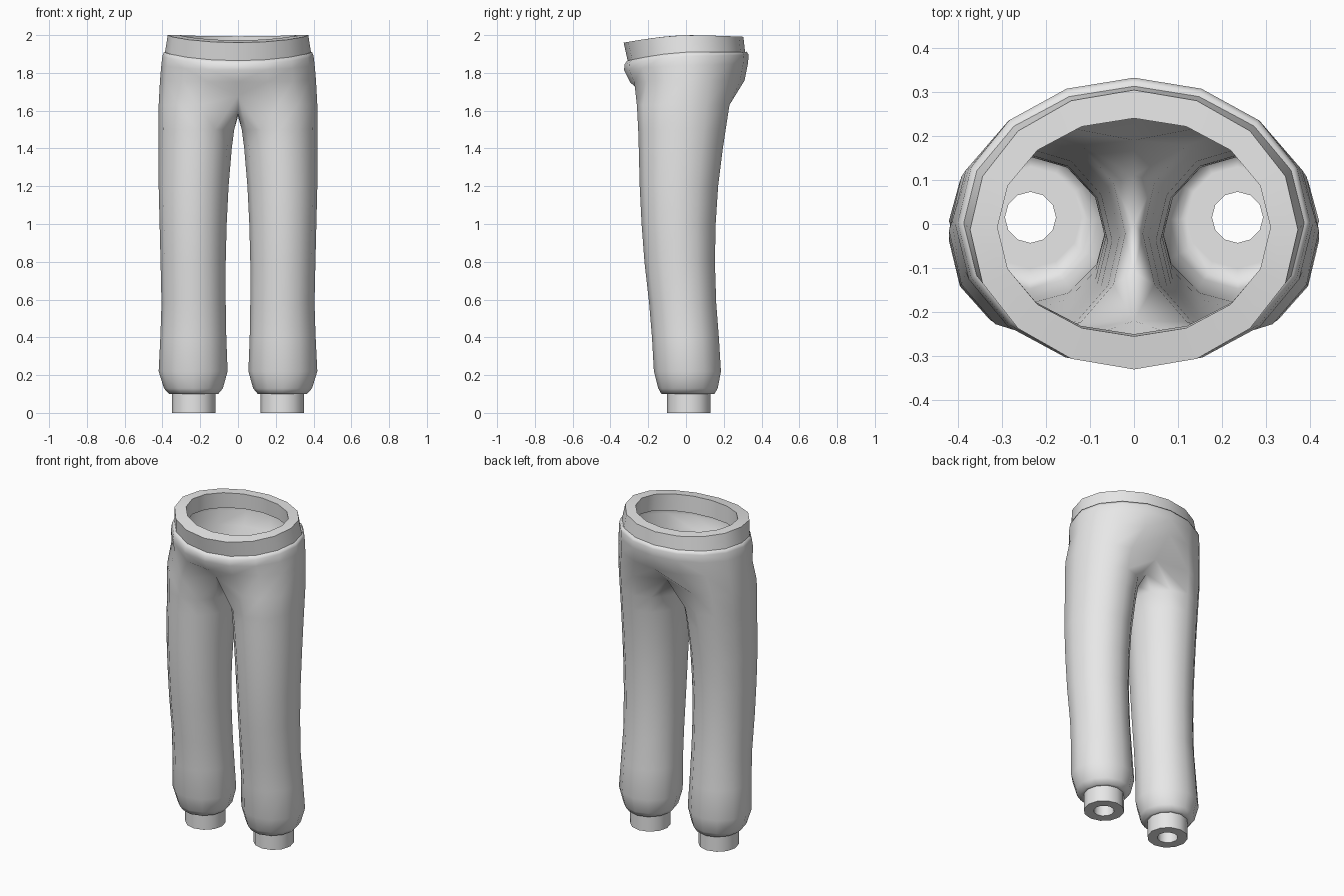
import bpy, bmesh
from math import sin, cos, radians, pi

cube = bpy.data.objects.get("Cube")
if cube:
    bpy.data.objects.remove(cube, do_unlink=True)

fabric = bpy.data.materials.new("light grey fabric")
fabric.use_nodes = True
GREY = (0.8, 0.8, 0.8, 1)
fabric.diffuse_color = GREY
fabric.node_tree.nodes["Principled BSDF"].inputs["Base Color"].default_value = GREY


def finish(name, bm, angle, mirror=False):
    """Turn a bmesh into a smooth-shaded object, mirrored in x if asked."""
    mesh = bpy.data.meshes.new(name)
    bm.to_mesh(mesh)
    bm.free()
    mesh.materials.append(fabric)
    obj = bpy.data.objects.new(name, mesh)
    bpy.context.collection.objects.link(obj)
    bpy.ops.object.select_all(action='DESELECT')
    obj.select_set(True)
    bpy.context.view_layer.objects.active = obj
    bpy.ops.object.shade_smooth_by_angle(angle=radians(angle))
    if mirror:
        mod = obj.modifiers.new("mirror", 'MIRROR')
        mod.merge_threshold = 0.0005
    return obj


def bridge(bm, low, high, closed=True):
    """Quads between two rows that run anticlockwise seen from above."""
    n = len(low)
    for i in range(n if closed else n - 1):
        j = (i + 1) % n
        bm.faces.new((low[i], low[j], high[j], high[i]))


def oval(x0, x1, y0, y1, degrees):
    """Points of the ellipse inside the given bounds."""
    return [((x0 + x1) / 2 + (x1 - x0) / 2 * cos(radians(a)),
             (y0 + y1) / 2 + (y1 - y0) / 2 * sin(radians(a))) for a in degrees]


def waist_z(y, front, side, back):
    """Height of a waist line that dips towards the front."""
    t = min(abs(y) / 0.33, 1) ** 1.5
    return side + ((front if y < 0 else back) - side) * t


LEG_ANGLES = range(-120, 240, 30)        # the first nine face away from the crotch
HALF_ANGLES = [-90 + 22.5 * i for i in range(9)]

# Trouser legs: z, inner x, outer x, front y, back y
LEG_ROWS = [
    (0.10, 0.12, 0.35, -0.10, 0.13),
    (0.10, 0.105, 0.365, -0.13, 0.15),
    (0.13, 0.08, 0.392, -0.147, 0.168),
    (0.22, 0.055, 0.42, -0.17, 0.185),
    (0.40, 0.062, 0.411, -0.18, 0.174),
    (0.58, 0.065, 0.405, -0.195, 0.16),
    (0.80, 0.065, 0.41, -0.22, 0.153),
    (1.00, 0.06, 0.415, -0.235, 0.157),
    (1.20, 0.05, 0.42, -0.245, 0.17),
    (1.40, 0.033, 0.42, -0.25, 0.195),
    (1.50, 0.02, 0.42, -0.253, 0.21),
]

bm = bmesh.new()
rows = [[bm.verts.new((x, y, z)) for x, y in oval(*box, LEG_ANGLES)]
        for z, *box in LEG_ROWS]

# Crotch row: the inner points meet the centre seam
crotch = [(x, y, 1.63) for x, y in oval(0, 0.42, -0.26, 0.23, LEG_ANGLES)]
crotch[0] = (0, -0.22, 1.68)
crotch[8:] = [(0, 0.19, 1.65), (0, 0.11, 1.59), (0, 0, 1.57), (0, -0.11, 1.59)]
rows.append([bm.verts.new(p) for p in crotch])
for low, high in zip(rows, rows[1:]):
    bridge(bm, low, high)

# Hip rows: half width, front y, back y, then z at front, side and back
HIP_ROWS = [
    (0.413, -0.297, 0.31, 1.75, 1.76, 1.76),
    (0.406, -0.328, 0.328, 1.815, 1.84, 1.85),
    (0.40, -0.325, 0.332, 1.845, 1.89, 1.895),
    (0.392, -0.312, 0.322, 1.86, 1.91, 1.912),
    (0.375, -0.295, 0.305, 1.86, 1.91, 1.912),
]
low = rows[-1][:9]
for half, front, back, *heights in HIP_ROWS:
    high = [bm.verts.new((max(x, 0) if 0 < i < 8 else 0, y, waist_z(y, *heights)))
            for i, (x, y) in enumerate(oval(-half, half, front, back, HALF_ANGLES))]
    bridge(bm, low, high, closed=False)
    low = high
finish("trousers", bm, 75, mirror=True)

# Waistband: a closed ring with a rectangular section
BAND_ROWS = [
    (0.388, -0.307, 0.314, 1.85, 1.90, 1.90),
    (0.372, -0.33, 0.304, 1.96, 2.0, 1.99),
    (0.31, -0.255, 0.24, 1.96, 2.0, 1.99),
    (0.315, -0.25, 0.245, 1.85, 1.90, 1.90),
]
bm = bmesh.new()
rings = []
for half, front, back, *heights in BAND_ROWS:
    points = oval(-half, half, front, back, [22.5 * i for i in range(16)])
    rings.append([bm.verts.new((x, y, waist_z(y, *heights))) for x, y in points])
for i in range(4):
    bridge(bm, rings[i], rings[(i + 1) % 4])
finish("waistband", bm, 40)

# Ankle cuffs: thick rings with a small opening
bm = bmesh.new()
rings = []
for radius, z in ((0.115, 0), (0.115, 0.1), (0.058, 0.1), (0.058, 0)):
    points = oval(0.235 - radius, 0.235 + radius, 0.015 - radius, 0.015 + radius, LEG_ANGLES)
    rings.append([bm.verts.new((x, y, z)) for x, y in points])
for i in range(4):
    bridge(bm, rings[i], rings[(i + 1) % 4])
finish("ankle_cuffs", bm, 40, mirror=True)
